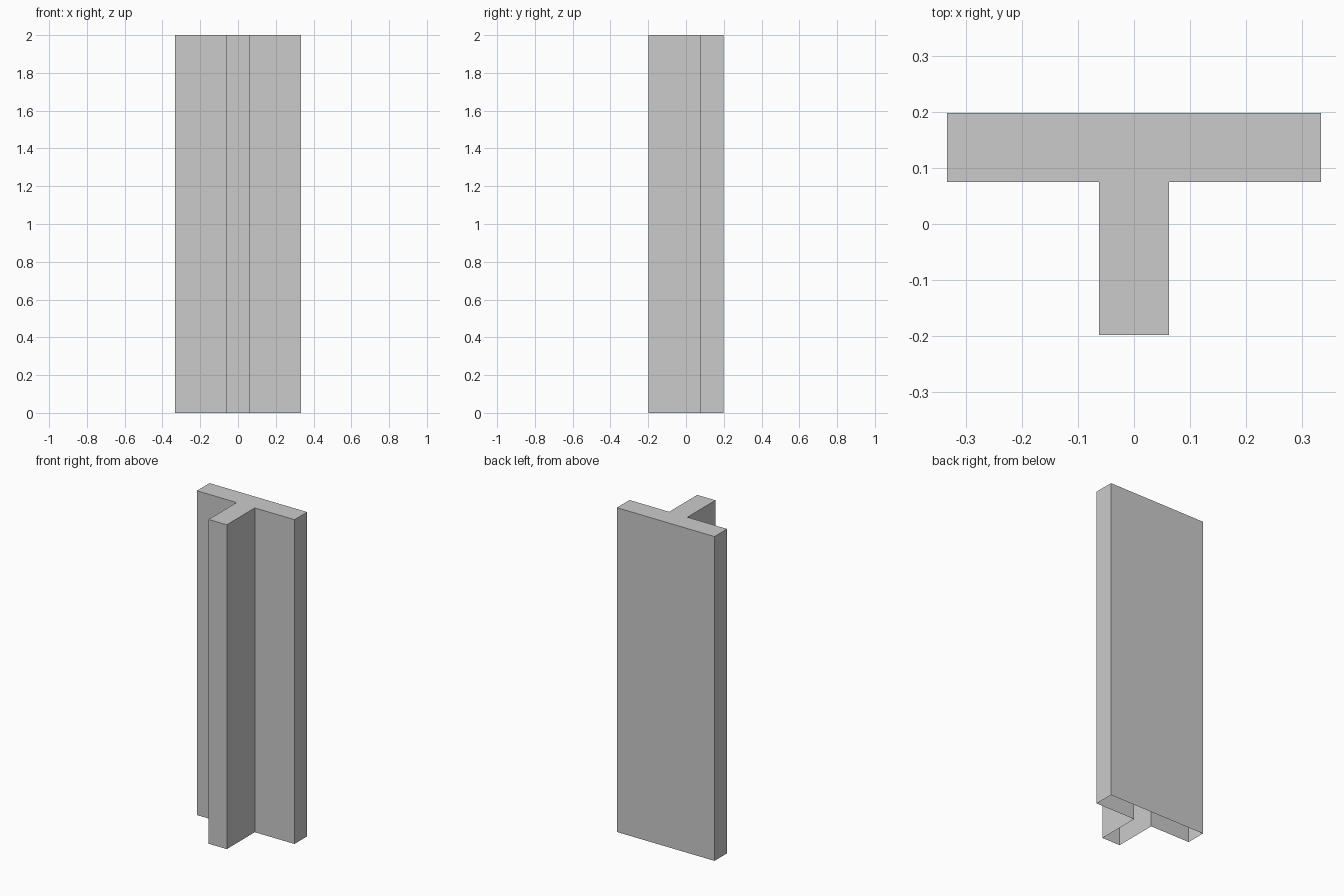
import bpy, bmesh

if "Cube" in bpy.data.objects:
    bpy.data.objects.remove(bpy.data.objects["Cube"])

# T-section outline: right half, mirrored for the left
HEIGHT = 2.0
half = [(0.062, -0.198), (0.062, 0.075), (0.333, 0.075), (0.333, 0.198)]
outline = half + [(-x, y) for x, y in reversed(half)]

# Post shell: side walls and a top cap, open underneath
bm = bmesh.new()
bottom = [bm.verts.new((x, y, 0)) for x, y in outline]
top = [bm.verts.new((x, y, HEIGHT)) for x, y in outline]
n = len(outline)
for i in range(n):
    j = (i + 1) % n
    bm.faces.new((bottom[i], bottom[j], top[j], top[i]))
bm.faces.new(top)

mesh = bpy.data.meshes.new("t_section_post")
bm.to_mesh(mesh)
bm.free()
bpy.context.collection.objects.link(bpy.data.objects.new("t_section_post", mesh))
